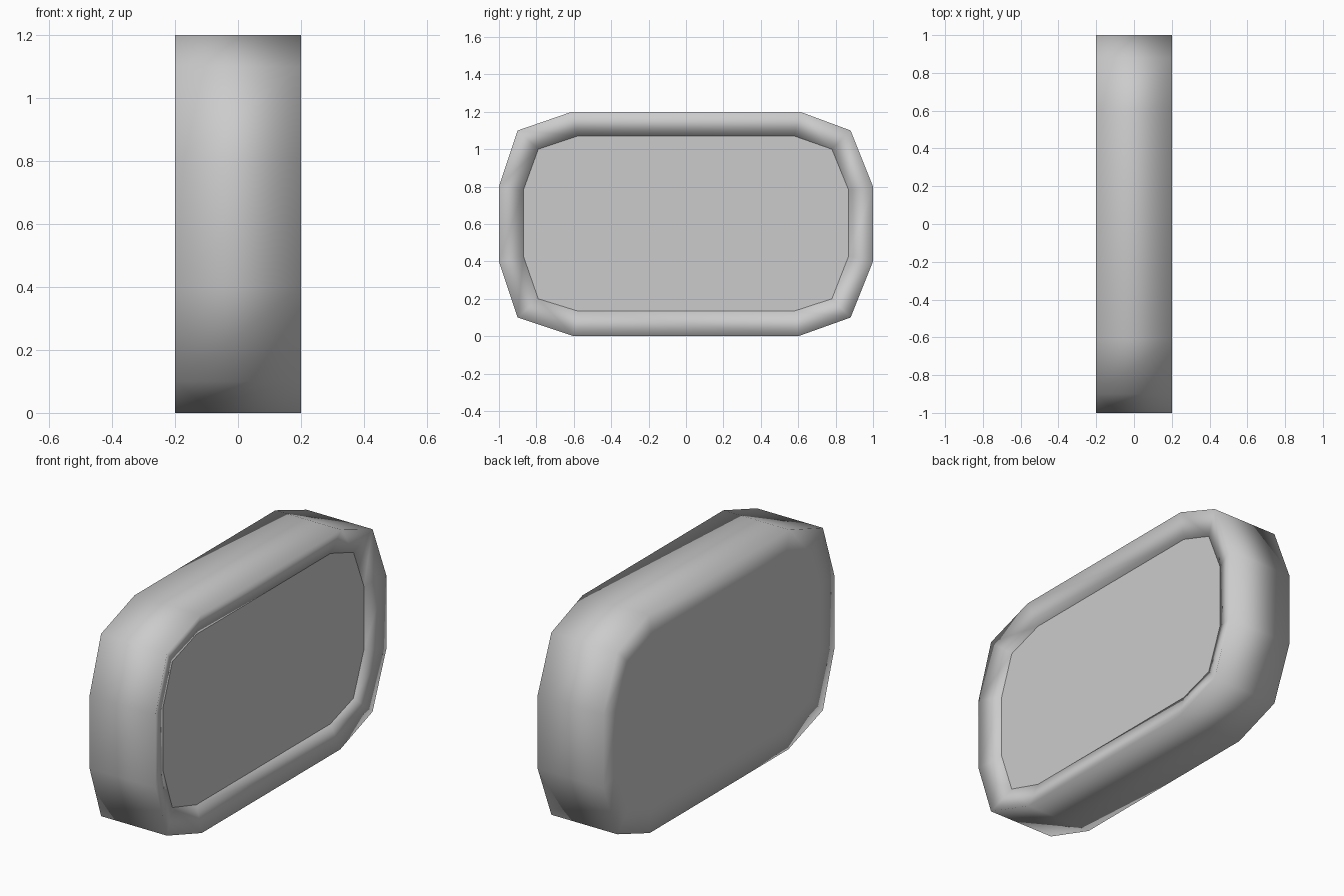
import bpy, bmesh

if "Cube" in bpy.data.objects:
    bpy.data.objects.remove(bpy.data.objects["Cube"])

# Outlines as (y, z), going round from the top edge
OUTER = [(0.61, 1.2), (0.88, 1.1), (1, 0.8), (1, 0.4), (0.88, 0.1), (0.6, 0),
         (-0.6, 0), (-0.9, 0.1), (-1, 0.4), (-1, 0.8), (-0.9, 1.1), (-0.61, 1.2)]
INNER = [(0.58, 1.07), (0.78, 1.0), (0.87, 0.78), (0.87, 0.43), (0.78, 0.2), (0.58, 0.135),
         (-0.58, 0.135), (-0.79, 0.2), (-0.87, 0.43), (-0.87, 0.78), (-0.79, 1.0), (-0.58, 1.07)]


def loft(name, rings, smooth, cap_start=True):
    """Join (x, outline) rings into a skin and cap its ends."""
    bm = bmesh.new()
    loops = [[bm.verts.new((x, y, z)) for y, z in outline] for x, outline in rings]
    for a, b in zip(loops, loops[1:]):
        for i in range(len(a)):
            j = (i + 1) % len(a)
            bm.faces.new((a[i], a[j], b[j], b[i]))
    if cap_start:
        bm.faces.new(loops[0])
    if len(loops) > 1:
        bm.faces.new(loops[-1][::-1])
        bmesh.ops.recalc_face_normals(bm, faces=bm.faces[:])
    for f in bm.faces:
        f.smooth = smooth
        f.normal_update()
    if len(loops) == 1 and bm.faces[:][0].normal.x < 0:
        bmesh.ops.reverse_faces(bm, faces=bm.faces[:])
    mesh = bpy.data.meshes.new(name)
    bm.to_mesh(mesh)
    bm.free()
    obj = bpy.data.objects.new(name, mesh)
    bpy.context.collection.objects.link(obj)
    return obj


# Casing: flat back, straight sides, rim sloping into a shallow recess
loft("casing", [(-0.2, INNER), (-0.2, OUTER), (0.2, OUTER), (0.155, INNER), (0.13, INNER)], True)

# Flat panel set inside the rim
loft("front_panel", [(0.154, INNER)], False)
